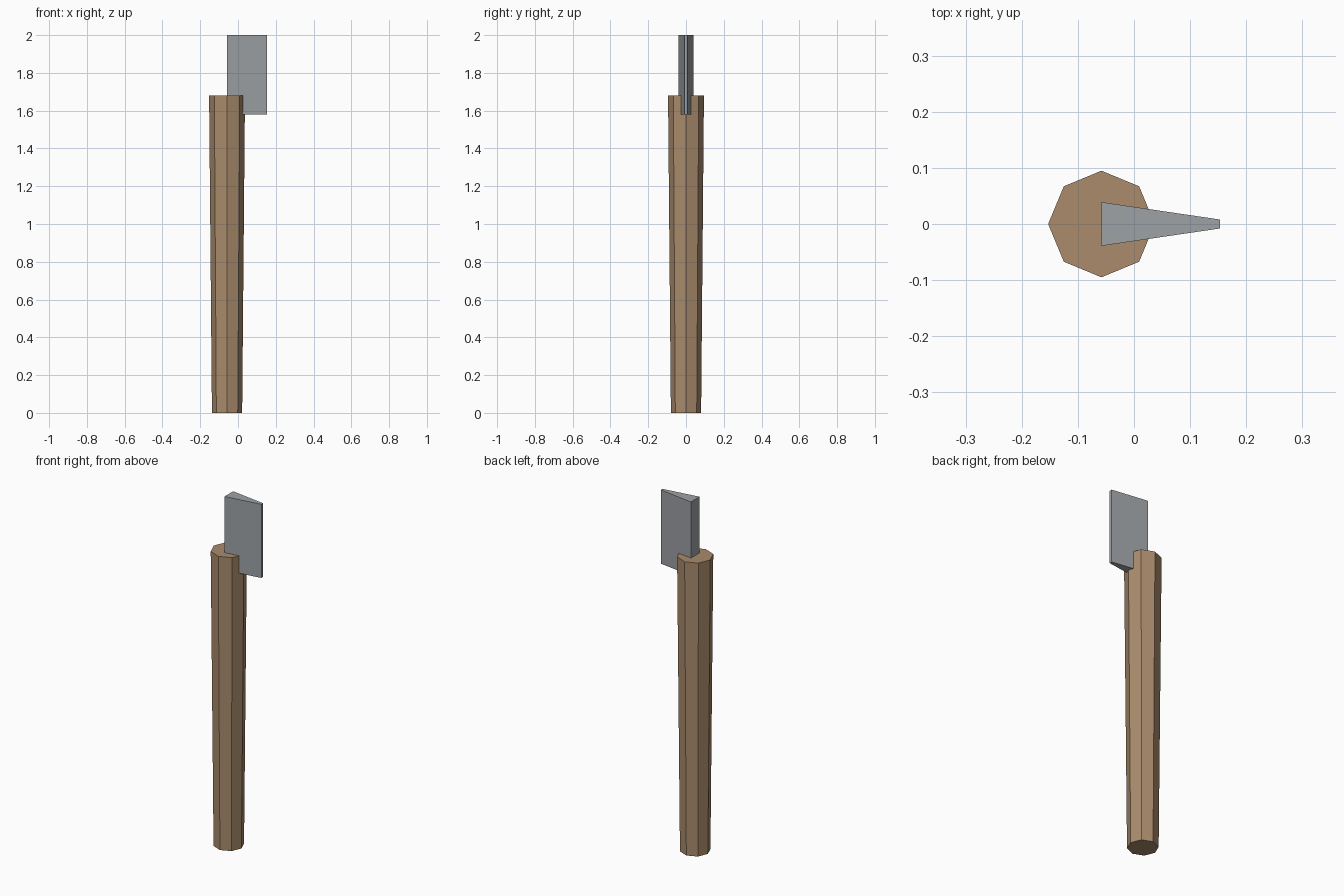
import bpy
import bmesh
from mathutils import Matrix

cube = bpy.data.objects.get("Cube")
if cube:
    bpy.data.objects.remove(cube, do_unlink=True)

AXIS_X = -0.058  # handle centre line, also the back of the blade


def make_material(name, color):
    mat = bpy.data.materials.new(name)
    mat.use_nodes = True
    mat.diffuse_color = color
    mat.node_tree.nodes["Principled BSDF"].inputs["Base Color"].default_value = color
    return mat


def make_object(name, bm, mat):
    bmesh.ops.recalc_face_normals(bm, faces=bm.faces[:])
    mesh = bpy.data.meshes.new(name)
    bm.to_mesh(mesh)
    bm.free()
    mesh.materials.append(mat)
    obj = bpy.data.objects.new(name, mesh)
    bpy.context.collection.objects.link(obj)
    return obj


wood = make_material("wood", (0.40, 0.26, 0.15, 1))
steel = make_material("steel", (0.34, 0.36, 0.38, 1))

# Handle: eight-sided shaft, slightly wider at the top
height = 1.68
bm = bmesh.new()
bmesh.ops.create_cone(bm, cap_ends=True, segments=8, radius1=0.08,
                      radius2=0.095, depth=height,
                      matrix=Matrix.Translation((AXIS_X, 0, height / 2)))
make_object("handle", bm, wood)

# Blade: wedge profile extruded upward, set into the top of the handle
bottom, top = 1.58, 2.0
edge_x, back_half, edge_half = 0.153, 0.039, 0.008
profile = [(AXIS_X, -back_half), (edge_x, -edge_half),
           (edge_x, edge_half), (AXIS_X, back_half)]
bm = bmesh.new()
base = bm.faces.new([bm.verts.new((x, y, bottom)) for x, y in profile])
result = bmesh.ops.extrude_face_region(bm, geom=[base], use_keep_orig=True)
raised = [v for v in result["geom"] if isinstance(v, bmesh.types.BMVert)]
bmesh.ops.translate(bm, verts=raised, vec=(0, 0, top - bottom))
make_object("blade", bm, steel)
